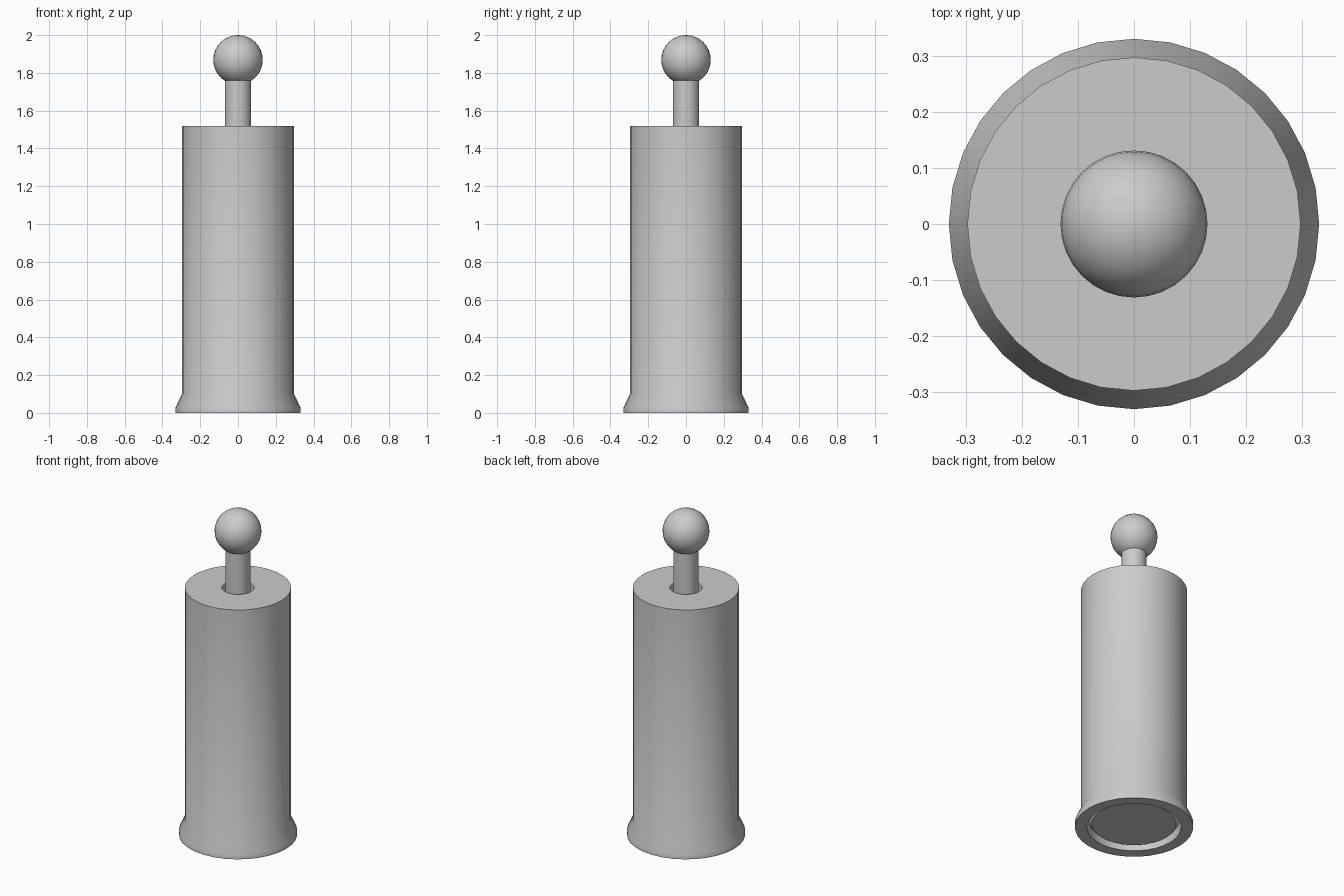
import bpy, math
from mathutils import Matrix

cube = bpy.data.objects.get("Cube")
if cube:
    bpy.data.objects.remove(cube)

grey = bpy.data.materials.new("plain_grey")
grey.use_nodes = True
tone = (0.6, 0.6, 0.6, 1)
grey.diffuse_color = tone
grey.node_tree.nodes["Principled BSDF"].inputs["Base Color"].default_value = tone


def lathe(name, profile, sides=32, closed=False):
    """Revolve (radius, height) points about z; zero radius makes a single pole."""
    verts, faces, rings = [], [], []
    for r, z in profile:
        start = len(verts)
        if r == 0:
            verts.append((0, 0, z))
            rings.append([start] * sides)
        else:
            for i in range(sides):
                a = math.tau * i / sides
                verts.append((r * math.cos(a), r * math.sin(a), z))
            rings.append(list(range(start, start + sides)))
    pairs = list(zip(rings, rings[1:]))
    if closed:
        pairs.append((rings[-1], rings[0]))
    for low, high in pairs:
        for i in range(sides):
            j = (i + 1) % sides
            quad = [low[i], low[j], high[j], high[i]]
            faces.append(list(dict.fromkeys(quad)))
    mesh = bpy.data.meshes.new(name)
    mesh.from_pydata(verts, [], faces)
    mesh.materials.append(grey)
    obj = bpy.data.objects.new(name, mesh)
    bpy.context.collection.objects.link(obj)
    bpy.ops.object.select_all(action="DESELECT")
    obj.select_set(True)
    bpy.context.view_layer.objects.active = obj
    bpy.ops.object.shade_smooth_by_angle(angle=math.radians(40))
    return obj


# Hollow barrel with a flared foot and a hole in its top
lathe("barrel", [(0.263, 0), (0.33, 0), (0.33, 0.03), (0.297, 0.1),
                 (0.297, 1.52), (0.09, 1.52), (0.09, 1.46), (0.263, 1.46)], closed=True)

# Plunger: bevelled disc at the bottom and a rod through the hole
lathe("plunger_disc", [(0, 0.02), (0.235, 0.02), (0.255, 0.045),
                       (0.255, 0.1), (0, 0.1)])
lathe("plunger_rod", [(0, 0.09), (0.07, 0.09), (0.07, 1.8), (0, 1.8)])

# Ball handle
bpy.ops.mesh.primitive_uv_sphere_add(segments=32, ring_count=16, radius=0.131,
                                     location=(0, 0, 1.869))
ball = bpy.context.object
ball.name = "ball_handle"
ball.data.materials.append(grey)
bpy.ops.object.shade_smooth()
